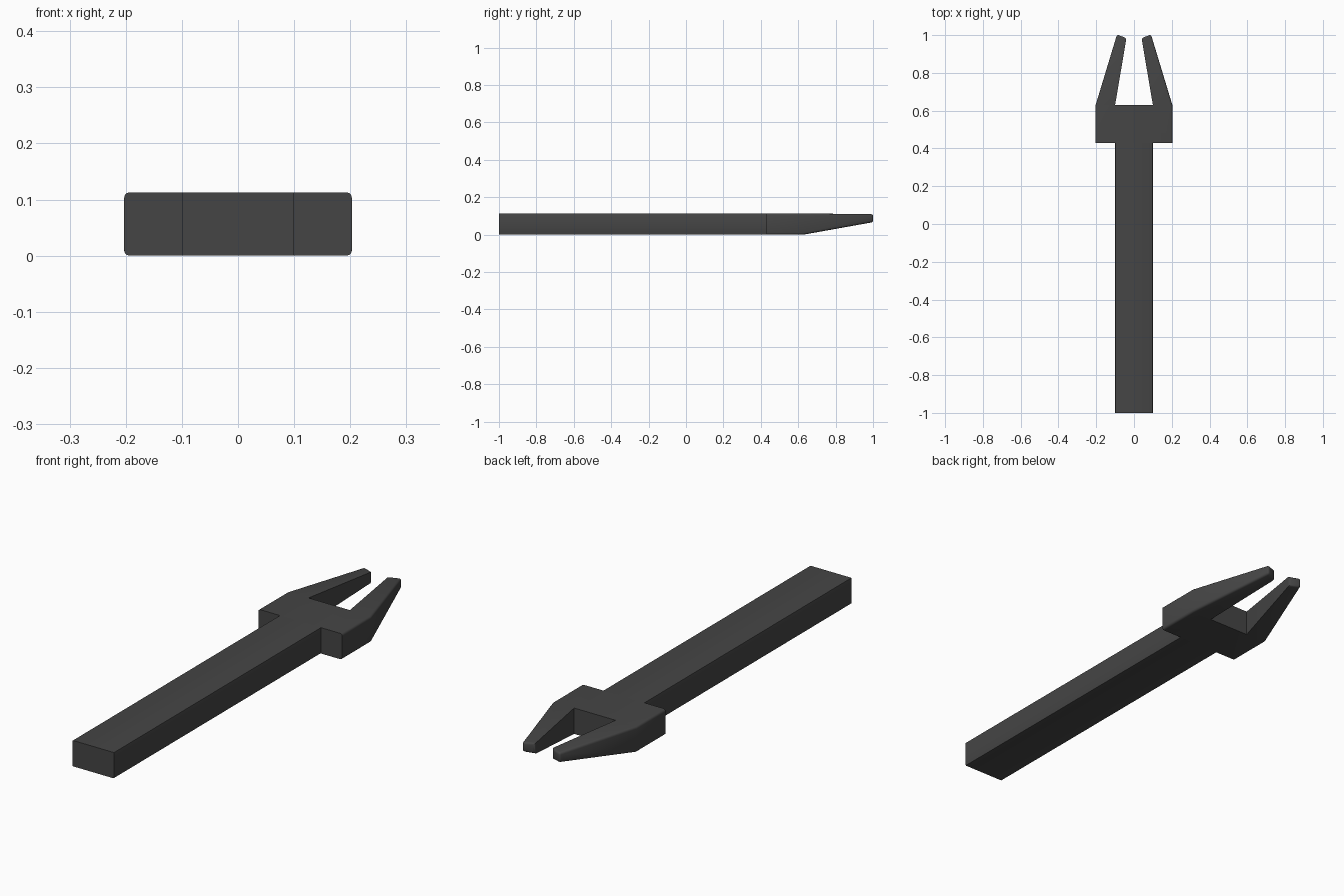
import bpy, bmesh

if "Cube" in bpy.data.objects:
    bpy.data.objects.remove(bpy.data.objects["Cube"])

TOP = 0.113
mat = bpy.data.materials.new("dark_grey")
mat.diffuse_color = (0.06, 0.06, 0.06, 1)
mat.use_nodes = True
mat.node_tree.nodes["Principled BSDF"].inputs["Base Color"].default_value = mat.diffuse_color


def make_object(name, bm):
    bmesh.ops.recalc_face_normals(bm, faces=bm.faces[:])
    me = bpy.data.meshes.new(name)
    bm.to_mesh(me)
    bm.free()
    me.materials.append(mat)
    ob = bpy.data.objects.new(name, me)
    bpy.context.collection.objects.link(ob)
    return ob


# Handle: long bar with barely softened long edges
bm = bmesh.new()
bmesh.ops.create_cube(bm, size=1)
for v in bm.verts:
    v.co = (v.co.x * 0.2, -0.285 + v.co.y * 1.43, TOP / 2 + v.co.z * TOP)
long_edges = [e for e in bm.edges if abs(e.verts[0].co.y - e.verts[1].co.y) > 1]
bmesh.ops.bevel(bm, geom=long_edges, offset=0.003, segments=2, profile=0.5, affect='EDGES')
make_object("handle", bm)

# Forked head: half outline extruded, prong underside sloped upward, then mirrored
bm = bmesh.new()
points = [(0, 0.43), (0.203, 0.43), (0.203, 0.63), (0.1, 0.63), (0, 0.63),
          (0.09, 1.004), (0.04, 0.985)]
verts = [bm.verts.new((x, y, 0)) for x, y in points]
base = [bm.faces.new([verts[i] for i in f]) for f in ((0, 1, 2, 3, 4), (3, 2, 5, 6))]
ext = bmesh.ops.extrude_face_region(bm, geom=base, use_keep_orig=True)
for g in ext["geom"]:
    if isinstance(g, bmesh.types.BMVert):
        g.co.z = TOP
for v in bm.verts:
    t = max(0, (v.co.y - 0.63) / 0.37)
    v.co.z += t * (0.066 if v.co.z < 0.01 else -0.004)

# Open the centre plane for mirroring
middle = [f for f in bm.faces if all(abs(v.co.x) < 1e-5 for v in f.verts)]
bmesh.ops.delete(bm, geom=middle, context='FACES')
bmesh.ops.recalc_face_normals(bm, faces=bm.faces[:])


# Round the outer long edges and the prong tip
def outer(v):
    return v.co.x > 0.2 or v.co.y > 1


def rounded(e):
    a, b = e.verts
    along = outer(a) and outer(b) and abs(a.co.y - b.co.y) > 0.1
    tip = a.co.y > 0.9 and b.co.y > 0.9
    return along or tip


bmesh.ops.bevel(bm, geom=[e for e in bm.edges if rounded(e)], offset=0.01,
                segments=3, profile=0.5, affect='EDGES', clamp_overlap=True)
top_y = max(v.co.y for v in bm.verts)
for v in bm.verts:
    if v.co.y > 0.9:
        v.co.y += 1.0 - top_y
head = make_object("forked_head", bm)
mirror = head.modifiers.new("mirror", 'MIRROR')
mirror.use_clip = True

# Smooth the small roundings while keeping corners crisp
for ob in bpy.context.collection.objects:
    bpy.ops.object.select_all(action='DESELECT')
    ob.select_set(True)
    bpy.context.view_layer.objects.active = ob
    bpy.ops.object.shade_smooth_by_angle(angle=0.6)
